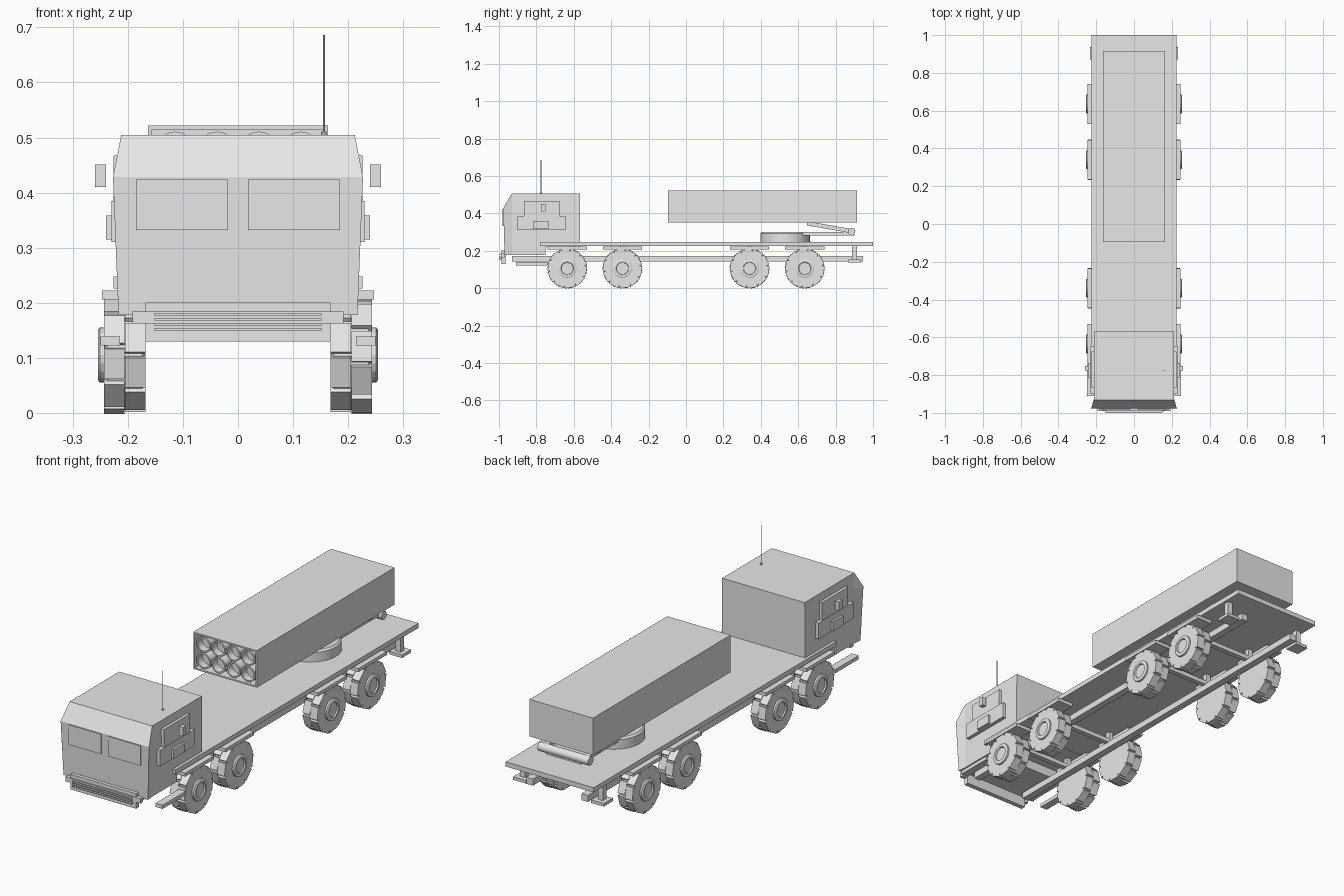
import bpy, bmesh, math
from mathutils import Matrix, Vector

if "Cube" in bpy.data.objects:
    bpy.data.objects.remove(bpy.data.objects["Cube"], do_unlink=True)

grey = bpy.data.materials.new("light_grey")
grey.use_nodes = True
grey.diffuse_color = (0.8, 0.8, 0.8, 1)
grey.node_tree.nodes["Principled BSDF"].inputs["Base Color"].default_value = (0.8, 0.8, 0.8, 1)


def finish(name, bm):
    bmesh.ops.recalc_face_normals(bm, faces=bm.faces)
    mesh = bpy.data.meshes.new(name)
    bm.to_mesh(mesh)
    bm.free()
    mesh.materials.append(grey)
    obj = bpy.data.objects.new(name, mesh)
    bpy.context.collection.objects.link(obj)
    return obj


def add_box(bm, x, y, z, turn=None):
    """Box from (low, high) ranges, optionally turned by a matrix."""
    lo, hi = zip(x, y, z)
    size = Vector(hi) - Vector(lo)
    mid = (Vector(hi) + Vector(lo)) / 2
    m = Matrix.Translation(mid) @ Matrix.Diagonal((*size, 1))
    bmesh.ops.create_cube(bm, size=1, matrix=(turn or Matrix()) @ m)


def box(name, x, y, z):
    bm = bmesh.new()
    add_box(bm, x, y, z)
    return finish(name, bm)


def pair(name, x, y, z):
    box("left_" + name, x, y, z)
    box("right_" + name, (-x[1], -x[0]), y, z)


def lathe(bm, profile, sides, m=Matrix()):
    """Revolve (radius, height) points about local z; close both ends."""
    rings = [[bm.verts.new(m @ Vector((r * math.cos(a), r * math.sin(a), h)))
              for a in (2 * math.pi * i / sides for i in range(sides))]
             for r, h in profile]
    for a, b in zip(rings, rings[1:]):
        for i in range(sides):
            j = (i + 1) % sides
            bm.faces.new((a[i], a[j], b[j], b[i]))
    bm.faces.new(rings[0])
    bm.faces.new(rings[-1])


def turned(name, profile, sides, m):
    bm = bmesh.new()
    lathe(bm, profile, sides, m)
    obj = finish(name, bm)
    bpy.ops.object.select_all(action="DESELECT")
    obj.select_set(True)
    bpy.context.view_layer.objects.active = obj
    bpy.ops.object.shade_smooth_by_angle(angle=math.radians(30))
    return obj


# Cab: cross sections from flared nose to square rear, floor stepped over wheels
bm = bmesh.new()
sections = [
    [(.217, -.97, .178), (.227, -.977, .428), (.212, -.932, .505)],
    [(.213, -.93, .178), (.213, -.93, .428), (.212, -.93, .505)],
    [(.213, -.75, .178), (.213, -.75, .428), (.212, -.75, .505)],
    [(.213, -.75, .222), (.213, -.75, .428), (.212, -.75, .505)],
    [(.213, -.568, .222), (.213, -.568, .428), (.212, -.568, .505)],
]
rings = []
for s in sections:
    pts = s + [(-x, y, z) for x, y, z in reversed(s)]
    rings.append([bm.verts.new(p) for p in pts])
for a, b in zip(rings, rings[1:]):
    for i in range(6):
        j = (i + 1) % 6
        bm.faces.new((a[i], a[j], b[j], b[i]))
bm.faces.new((rings[0][0], rings[0][1], rings[0][4], rings[0][5]))
bm.faces.new(rings[0][1:5])
bm.faces.new(rings[-1])
bmesh.ops.remove_doubles(bm, verts=bm.verts, dist=0.0005)
finish("cab", bm)

# Cab fittings
pair("windscreen", (.018, .185), (-.981, -.965), (.332, .424))
pair("door_upper_panel", (.205, .226), (-.867, -.675), (.38, .467))
pair("door_lower_panel", (.205, .23), (-.9, -.645), (.31, .385))
pair("door_handle_block", (.22, .24), (-.815, -.735), (.315, .358))
pair("mirror", (.24, .26), (-.775, -.752), (.41, .451))
pair("cab_step", (.214, .25), (-.91, -.74), (.122, .139))
turned("antenna", [(.005, .5), (.005, .51), (.002, .512), (.002, .686)], 8,
       Matrix.Translation((.156, -.775, 0)))

# Front guard: stepped frame with slats
box("guard_back", (-.168, .168), (-.987, -.965), (.13, .2))
box("guard_beam", (-.192, .192), (-.99, -.97), (.162, .184))
for i in range(4):
    z = .15 + .009 * i
    box("guard_slat_%d" % (i + 1), (-.152, .152), (-1, -.985), (z, z + .004))

# Bed, rails and cross members
box("flat_bed", (-.226, .226), (-.78, 1), (.226, .248))
pair("chassis_rail", (.125, .158), (-.93, .945), (.143, .173))
axles = (-.635, -.34, .34, .635)
for n, y in enumerate(axles):
    box("cross_member_%d" % (n + 1), (-.158, .158), (y - .012, y + .012), (.17, .19))
    pair("rail_post_%d" % (n + 1), (.13, .153), (y - .012, y + .012), (.165, .23))
    pair("fender_%d" % (n + 1), (.165, .247), (y - .105, y + .105), (.206, .222))

# Wheels with staggered flat tread blocks and raised hubs
def wheel(name, side, y):
    m = Matrix.Translation((side * .168, y, .105)) @ Matrix.Rotation(side * math.pi / 2, 4, "Y")
    bm = bmesh.new()
    lathe(bm, [(.094, 0), (.1, .006), (.1, .069), (.094, .075)], 20, m)
    for i in range(10):
        for half in (0, 1):
            spin = Matrix.Rotation(math.radians(36 * i + 9 * half), 4, "Z")
            add_box(bm, (.088, .1035), (-.028, .028), (.038 * half, .037 + .038 * half), m @ spin)
    lathe(bm, [(.05, .07), (.05, .083), (.045, .086), (.034, .086), (.032, .08)], 20, m)
    return finish(name, bm)


for n, y in enumerate(axles):
    for side, label in ((1, "left"), (-1, "right")):
        wheel("%s_wheel_%d" % (label, n + 1), side, y)

# Rear stabiliser jacks
pair("jack_post", (.187, .213), (.888, .914), (.145, .23))
pair("jack_foot", (.167, .233), (.87, .936), (.138, .152))

# Turntable, elevating frame and pivot
turned("turntable", [(.132, .245), (.132, .292), (.124, .3)], 40,
       Matrix.Translation((0, .53, 0)))
box("pivot_frame", (-.09, .09), (.6, .9), (.281, .299))
turned("pivot_tube", [(.02, -.13), (.02, .13)], 20,
       Matrix.Translation((0, .885, .302)) @ Matrix.Rotation(math.pi / 2, 4, "Y"))
for side, label in ((1, "left"), (-1, "right")):
    bm = bmesh.new()
    tilt = Matrix.Translation((side * .105, .885, .305)) @ Matrix.Rotation(math.radians(-10), 4, "X")
    add_box(bm, (-.012, .012), (-.24, 0), (-.011, .011), tilt)
    finish(label + "_lift_arm", bm)

# Launch box with recessed front
bm = bmesh.new()
add_box(bm, (-.163, .163), (-.095, .915), (.35, .522))
front = [f for f in bm.faces if f.calc_center_median().y < -.09]
bmesh.ops.inset_region(bm, faces=front, thickness=.01)
mouth = bmesh.ops.extrude_face_region(bm, geom=front)
bmesh.ops.delete(bm, geom=front, context="FACES_ONLY")
bmesh.ops.translate(bm, vec=(0, .05, 0),
                    verts=[v for v in mouth["geom"] if isinstance(v, bmesh.types.BMVert)])
finish("launch_box", bm)

# Eight launch tubes, each an open ring with a recessed cap
for row in range(2):
    for col in range(4):
        m = Matrix.Translation(((col - 1.5) * .076, -.04, .398 + row * .076))
        turned("launch_tube_%d" % (row * 4 + col + 1),
               [(.037, 0), (.037, .05), (.03, .05), (.03, .015)], 16,
               m @ Matrix.Rotation(math.pi / 2, 4, "X"))
